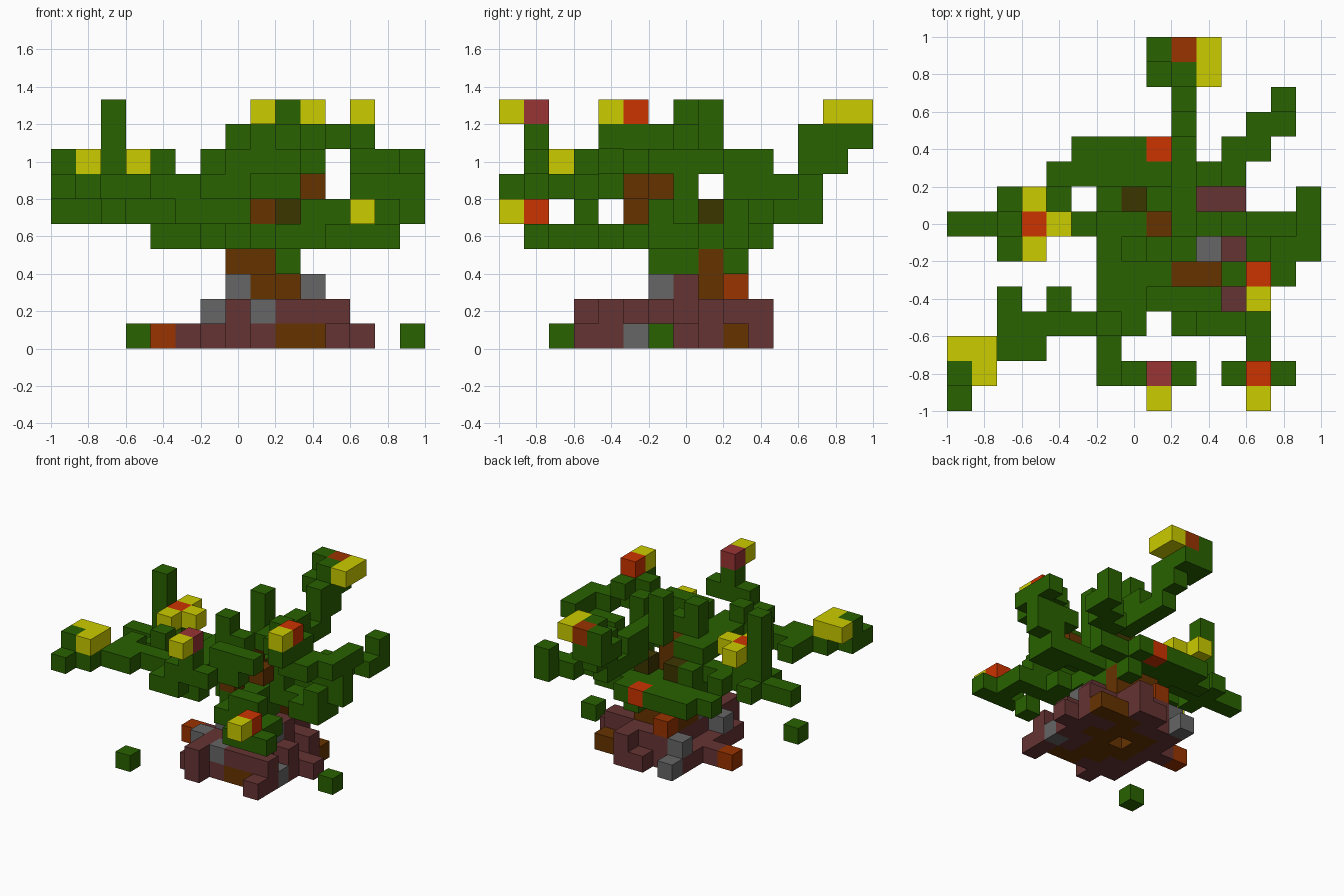
import bpy
import bmesh

cube = bpy.data.objects.get("Cube")
if cube:
    bpy.data.objects.remove(cube, do_unlink=True)

N = 15            # blocks along the longest side
S = 2.0 / N       # block size

COLOURS = {
    "leaf_green": (0.022, 0.122, 0.0),
    "petal_yellow": (0.604, 0.604, 0.0),
    "flower_red": (0.604, 0.033, 0.0),
    "rust_orange": (0.319, 0.033, 0.0),
    "bark_brown": (0.133, 0.033, 0.0),
    "dark_bark": (0.045, 0.036, 0.0),
    "soil_maroon": (0.133, 0.033, 0.033),
    "flower_pink": (0.319, 0.033, 0.033),
    "stone_grey": (0.133, 0.133, 0.133),
}
G, Y, R, O, B, D, M, P, K = COLOURS
NAMES = list(COLOURS)

mats = []
for name, rgb in COLOURS.items():
    m = bpy.data.materials.new(name)
    m.use_nodes = True
    m.diffuse_color = (*rgb, 1)
    m.node_tree.nodes["Principled BSDF"].inputs["Base Color"].default_value = (*rgb, 1)
    mats.append(m)

blocks = {}       # cell -> (part, colour)


def walk(part, colour, *pts):
    """Fill blocks along straight steps from point to point."""
    blocks[pts[0]] = (part, colour)
    for a, b in zip(pts, pts[1:]):
        n = max(abs(q - p) for p, q in zip(a, b))
        for t in range(1, n + 1):
            c = tuple(round(p + (q - p) * t / n) for p, q in zip(a, b))
            blocks[c] = (part, colour)


def rows(part, colour, z, *spans):
    """Fill rows of one layer, each span is (y, first x, last x)."""
    for y, x0, x1 in spans:
        walk(part, colour, (x0, y, z), (x1, y, z))


# Earth mound with a hollow under the trunk, stones and bark set into it
rows("mound", M, 0, (3, 7, 7), (3, 11, 11), (4, 6, 11), (5, 6, 11), (6, 6, 11),
     (7, 5, 7), (7, 9, 12), (8, 6, 11), (9, 6, 8), (10, 8, 9))
rows("mound", B, 0, (4, 9, 10), (5, 8, 9), (6, 7, 9), (7, 7, 7), (7, 9, 10),
     (8, 7, 9), (9, 9, 11))
rows("mound", O, 0, (7, 4, 4))
rows("mound", M, 1, (3, 7, 7), (4, 7, 11), (5, 7, 10), (6, 7, 11), (7, 7, 10),
     (8, 7, 11), (9, 7, 9), (10, 9, 9))
for c in [(6, 10, 0), (11, 5, 0), (6, 5, 1), (8, 4, 1), (6, 9, 1), (7, 6, 2), (10, 6, 2)]:
    walk("stones", K, c)

# Trunk and its inner limbs
rows("trunk", B, 2, (6, 8, 8), (7, 7, 9), (8, 7, 9))
rows("trunk", M, 2, (7, 10, 10))
rows("trunk", O, 2, (9, 7, 7))
rows("trunk", B, 3, (7, 7, 8), (8, 7, 9))
walk("trunk", B, (8, 7, 1), (8, 7, 6), (8, 6, 6))
walk("trunk", B, (9, 5, 6), (10, 5, 6))
walk("trunk", B, (8, 5, 5))
walk("trunk", D, (7, 8, 5))
walk("trunk", D, (9, 8, 5))

# Low canopy
rows("canopy", G, 3, (6, 9, 9), (7, 9, 9), (9, 9, 9))
rows("canopy", G, 4, (3, 9, 12), (4, 9, 10), (5, 8, 9), (6, 7, 9), (7, 6, 7),
     (7, 9, 12), (8, 6, 6), (8, 8, 9), (9, 4, 11), (10, 5, 7), (10, 9, 9), (6, 12, 13))
rows("canopy", G, 5, (3, 5, 7), (3, 10, 11), (6, 13, 13), (7, 4, 6), (8, 6, 6), (8, 4, 4))
# High canopy
rows("canopy", G, 6, (3, 6, 7), (4, 6, 9), (5, 6, 8), (6, 6, 7), (7, 6, 7), (9, 9, 9))
rows("canopy", G, 7, (3, 6, 6), (4, 8, 10), (6, 7, 8), (7, 9, 10),
     (8, 8, 9), (9, 9, 9), (10, 9, 9))
walk("canopy", G, (7, 6, 8))
walk("canopy", G, (10, 7, 4), (10, 7, 8))
walk("canopy", G, (8, 8, 7), (8, 8, 9))

# Branches
walk("left_branch", G, (5, 7, 5), (0, 7, 5))
walk("left_branch", G, (2, 7, 5), (2, 7, 9))
walk("left_branch", G, (3, 7, 5), (3, 7, 6))
walk("left_branch", G, (2, 6, 5), (2, 8, 5))
walk("front_left_branch", G, (6, 3, 6), (2, 3, 6), (2, 2, 6), (1, 2, 6), (1, 1, 6),
     (0, 1, 6), (0, 0, 6))
walk("front_left_branch", G, (3, 2, 6))
walk("front_left_branch", G, (2, 4, 6))
walk("front_left_branch", G, (4, 4, 6), (4, 4, 7))
walk("front_left_branch", G, (0, 1, 7))
walk("front_branch", G, (6, 3, 6), (6, 1, 6), (7, 1, 6), (7, 1, 7), (8, 1, 7), (8, 1, 8))
walk("front_branch", G, (9, 1, 7))
walk("low_front_branch", G, (12, 3, 4), (12, 1, 4))
walk("low_front_branch", G, (11, 1, 4), (13, 1, 4))
walk("right_branch", G, (12, 7, 4), (13, 7, 4), (13, 7, 5), (14, 7, 5), (14, 7, 7))
walk("right_branch", G, (14, 8, 7), (14, 6, 7), (13, 6, 7), (13, 5, 7), (12, 5, 7),
     (12, 5, 8), (11, 5, 8))
walk("right_branch", G, (12, 4, 8), (12, 6, 8))
walk("right_branch", G, (12, 7, 6), (13, 7, 6))
walk("back_right_branch", G, (11, 9, 5), (11, 10, 5), (12, 10, 5), (12, 11, 5),
     (13, 11, 5), (13, 12, 5), (13, 12, 6))
walk("back_branch", G, (9, 9, 6), (9, 12, 6), (9, 12, 8), (9, 14, 8), (8, 14, 8),
     (8, 14, 9))
walk("back_branch", G, (8, 13, 8))
walk("back_branch", G, (9, 13, 7))
walk("back_branch", G, (9, 13, 9))

# Flowers
walk("left_flower", Y, (3, 6, 7), (3, 8, 7))
walk("left_flower", Y, (4, 7, 7))
walk("left_flower", R, (3, 7, 7))
walk("front_left_flower", Y, (0, 2, 7), (1, 2, 7), (1, 1, 7))
walk("front_flower", Y, (8, 0, 9))
walk("front_flower", P, (8, 1, 9))
walk("low_front_flower", Y, (12, 0, 5))
walk("low_front_flower", R, (12, 1, 5))
walk("right_flower", Y, (12, 4, 9))
walk("right_flower", R, (12, 5, 9))
walk("back_flower", Y, (10, 13, 9), (10, 14, 9))
walk("back_flower", O, (9, 14, 9))
walk("back_bud", R, (8, 10, 4))

# Fallen leaves
walk("fallen_leaf_left", G, (3, 2, 0))
walk("fallen_leaf_right", G, (14, 6, 0))

# Each face: outward step and its four corners
FACES = []
for axis in range(3):
    for side in (0, 1):
        step = [0, 0, 0]
        step[axis] = 2 * side - 1
        ring = []
        for u, v in ((0, 0), (1, 0), (1, 1), (0, 1)):
            c = [0, 0, 0]
            c[axis], c[(axis + 1) % 3], c[(axis + 2) % 3] = side, u, v
            ring.append(c)
        FACES.append((step, ring if side else ring[::-1]))

# One mesh per part, keeping only the exposed block faces
for part in dict.fromkeys(p for p, _ in blocks.values()):
    bm = bmesh.new()
    verts = {}
    used = []
    for cell, (owner, colour) in blocks.items():
        if owner != part:
            continue
        if colour not in used:
            used.append(colour)
        for step, ring in FACES:
            if tuple(a + b for a, b in zip(cell, step)) in blocks:
                continue
            loop = []
            for c in ring:
                key = tuple(a + b for a, b in zip(cell, c))
                if key not in verts:
                    verts[key] = bm.verts.new((key[0] * S - 1, key[1] * S - 1, key[2] * S))
                loop.append(verts[key])
            bm.faces.new(loop).material_index = used.index(colour)
    mesh = bpy.data.meshes.new(part)
    bm.to_mesh(mesh)
    bm.free()
    for colour in used:
        mesh.materials.append(mats[NAMES.index(colour)])
    bpy.context.collection.objects.link(bpy.data.objects.new(part, mesh))
